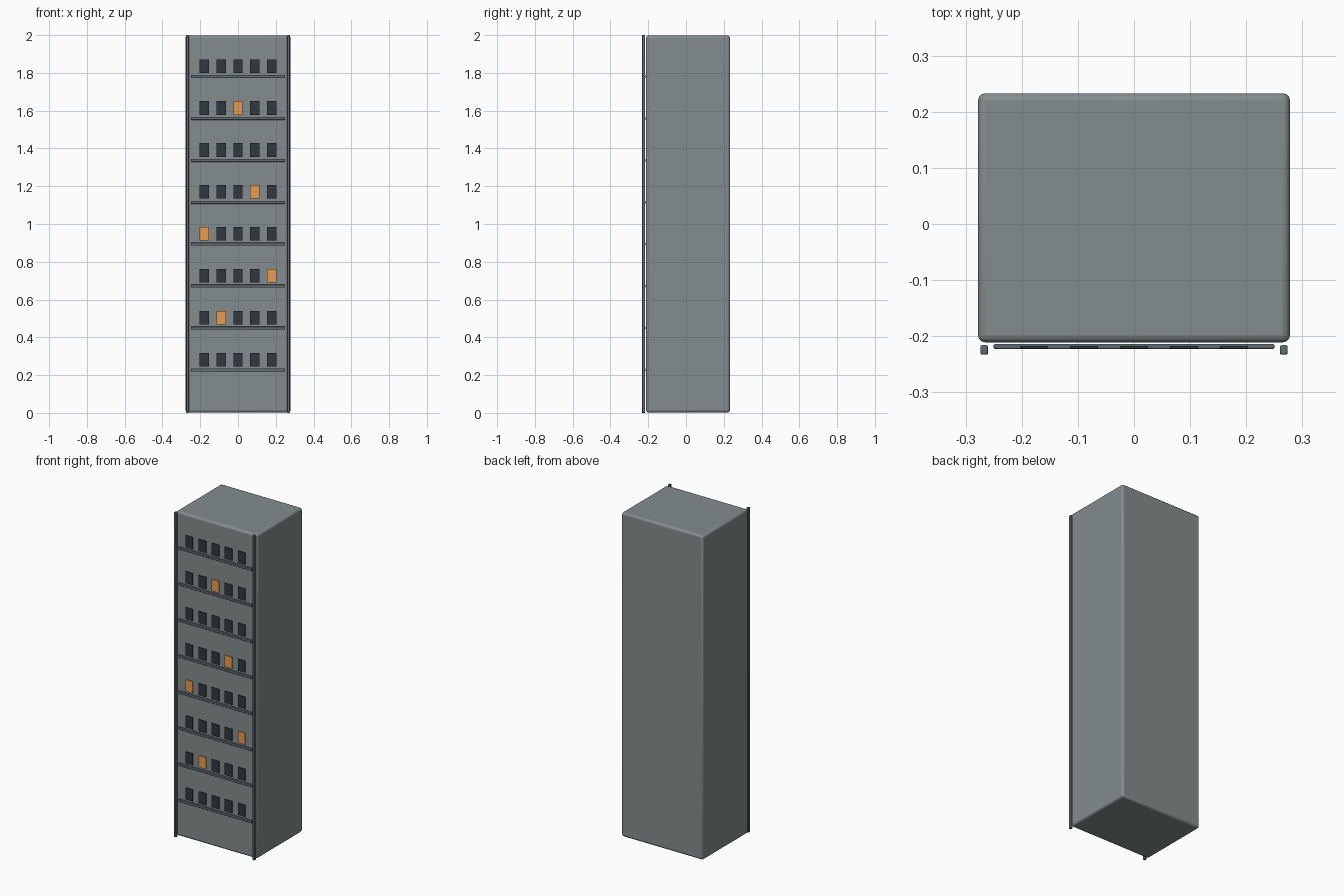
import bpy

if "Cube" in bpy.data.objects:
    bpy.data.objects.remove(bpy.data.objects["Cube"])

ROWS, COLS = 8, 5
ROW_STEP, COL_STEP = 0.222, 0.0893
LIT = {(1, 2), (3, 3), (4, 0), (5, 4), (6, 1)}  # (row from top, column from left)


def material(name, rgb):
    m = bpy.data.materials.new(name)
    m.diffuse_color = (*rgb, 1)
    m.use_nodes = True
    m.node_tree.nodes["Principled BSDF"].inputs["Base Color"].default_value = m.diffuse_color
    return m


def box(name, x, y, z, mat, bevel=0.0, segments=2):
    """Box from (min, max) ranges, with optional rounded edges."""
    bpy.ops.mesh.primitive_cube_add(size=1)
    o = bpy.context.object
    o.name = name
    o.location = [(a + b) / 2 for a, b in (x, y, z)]
    o.scale = [b - a for a, b in (x, y, z)]
    bpy.ops.object.transform_apply(location=False, rotation=False, scale=True)
    o.data.materials.append(mat)
    if bevel:
        mod = o.modifiers.new("Bevel", "BEVEL")
        mod.width = bevel
        mod.segments = segments
        bpy.ops.object.shade_smooth_by_angle()
    return o


concrete = material("concrete", (0.23, 0.265, 0.27))
trim = material("trim", (0.12, 0.15, 0.17))
glass = material("dark_glass", (0.03, 0.04, 0.05))
glow = material("lit_glass", (0.8, 0.33, 0.08))

# Tower block
box("tower_body", (-0.278, 0.278), (-0.211, 0.233), (0.002, 1.998), concrete, 0.013, 3)

# Corner posts on the front
for side, cx in (("left", -0.267), ("right", 0.267)):
    box(f"corner_post_{side}", (cx - 0.007, cx + 0.007), (-0.233, -0.216),
        (0, 2), trim, 0.003)

# Floor ledges and windows, top floor first
for r in range(ROWS):
    zl = 1.781 - r * ROW_STEP
    box(f"floor_ledge_{r}", (-0.25, 0.25), (-0.2225, -0.214),
        (zl - 0.008, zl + 0.008), trim, 0.002)
    zw = zl + 0.055
    for c in range(COLS):
        cx = (c - (COLS - 1) / 2) * COL_STEP
        lit = (r, c) in LIT
        box(f"{'lit' if lit else 'dark'}_window_{r}_{c}", (cx - 0.025, cx + 0.025),
            (-0.2215, -0.217), (zw - 0.036, zw + 0.036), glow if lit else glass)
